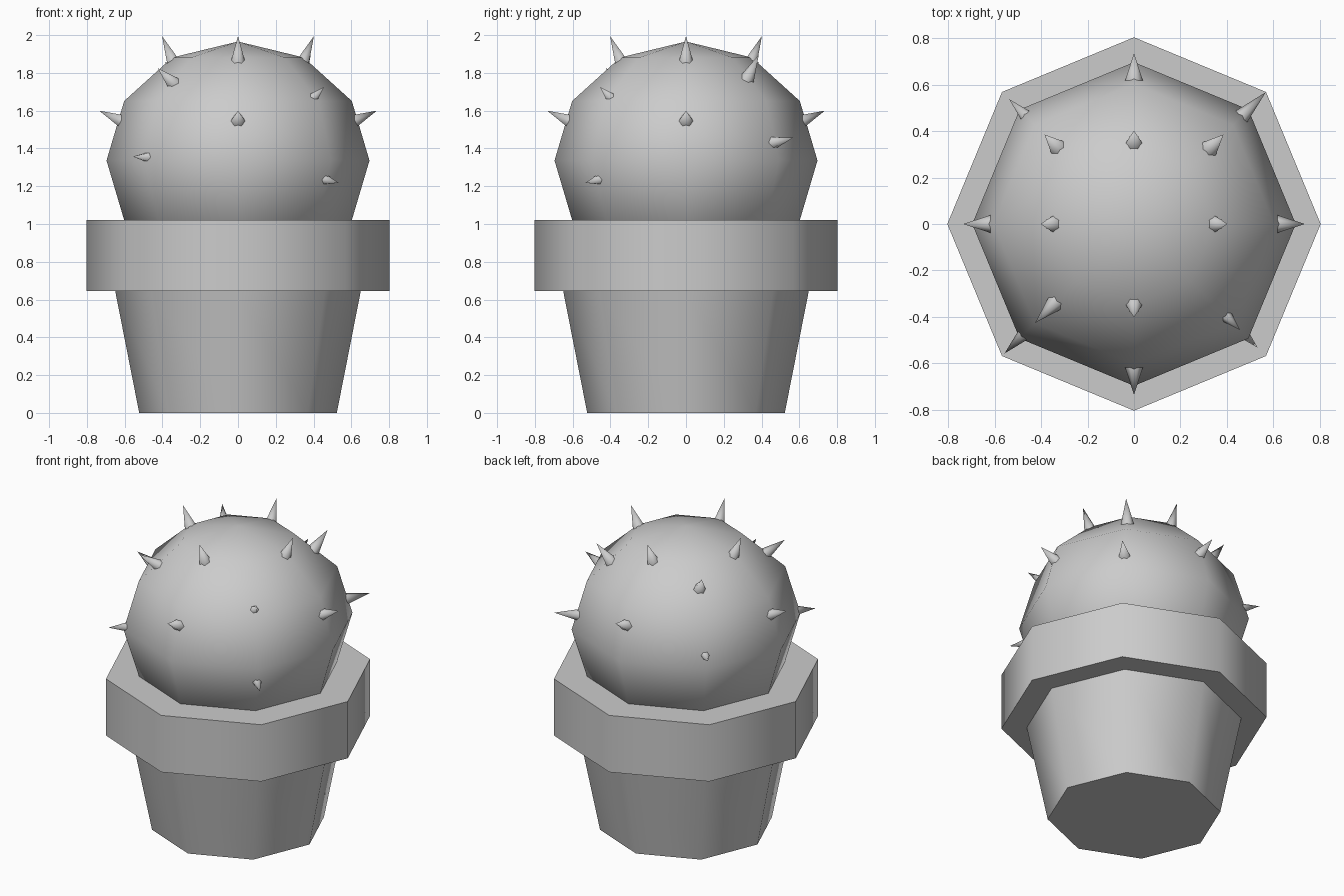
import bpy
from math import cos, sin, radians, sqrt
from mathutils import Vector

if "Cube" in bpy.data.objects:
    bpy.data.objects.remove(bpy.data.objects["Cube"])


def smooth(obj, degrees):
    bpy.ops.object.select_all(action='DESELECT')
    obj.select_set(True)
    bpy.context.view_layer.objects.active = obj
    bpy.ops.object.shade_smooth_by_angle(angle=radians(degrees))


def octagon(name, r_low, r_high, z_low, z_high):
    bpy.ops.mesh.primitive_cone_add(vertices=8, radius1=r_low, radius2=r_high,
                                    depth=z_high - z_low,
                                    location=(0, 0, (z_low + z_high) / 2))
    obj = bpy.context.object
    obj.name = name
    smooth(obj, 60)
    return obj


def spine(name, angle, base, tip, radius):
    """Six-sided cone; base and tip are (distance from axis, height)."""
    a = radians(angle)
    b = Vector((base[0] * cos(a), base[0] * sin(a), base[1]))
    t = Vector((tip[0] * cos(a), tip[0] * sin(a), tip[1]))
    turn = (t - b).to_track_quat('Z', 'Y')
    ring = [b + turn @ Vector((cos(radians(60 * k)), sin(radians(60 * k)), 0)) * radius
            for k in range(6)]
    faces = [(k, (k + 1) % 6, 6) for k in range(6)] + [tuple(range(5, -1, -1))]
    mesh = bpy.data.meshes.new(name)
    mesh.from_pydata(ring + [t], [], faces)
    obj = bpy.data.objects.new(name, mesh)
    bpy.context.collection.objects.link(obj)
    smooth(obj, 65)


# Pot
octagon("pot_body", 0.523, 0.65, 0, 0.645)
octagon("pot_rim", 0.803, 0.803, 0.645, 1.02)

# Cactus ball
bpy.ops.mesh.primitive_uv_sphere_add(segments=8, ring_count=6, radius=1,
                                     location=(0, 0, 1.336))
cactus = bpy.context.object
cactus.name = "cactus_ball"
cactus.scale = (0.696, 0.696, 0.63)
smooth(cactus, 180)

# Regular spines on the four sides
for i in range(4):
    spine(f"top_spine_{i}", 90 * i, (0.338, 1.845), (0.402, 1.995), 0.042)
    spine(f"side_spine_{i}", 90 * i, (0.605, 1.54), (0.735, 1.60), 0.042)

# Irregular spines on the diagonals: angle, base, tip (x offset, height), radius
diagonal = [
    (45, (0.315, 1.75), (0.385, 1.895), 0.045),
    (135, (0.32, 1.745), (0.385, 1.86), 0.043),
    (225, (0.33, 1.733), (0.425, 1.825), 0.042),
    (315, (0.385, 1.655), (0.455, 1.725), 0.034),
    (45, (0.44, 1.425), (0.567, 1.457), 0.042),
    (135, (0.44, 1.41), (0.537, 1.42), 0.036),
    (225, (0.45, 1.352), (0.557, 1.357), 0.037),
    (315, (0.44, 1.24), (0.532, 1.218), 0.036),
]
for i, (angle, b, t, r) in enumerate(diagonal):
    spine(f"corner_spine_{i}", angle, (b[0] * sqrt(2), b[1]), (t[0] * sqrt(2), t[1]), r)
